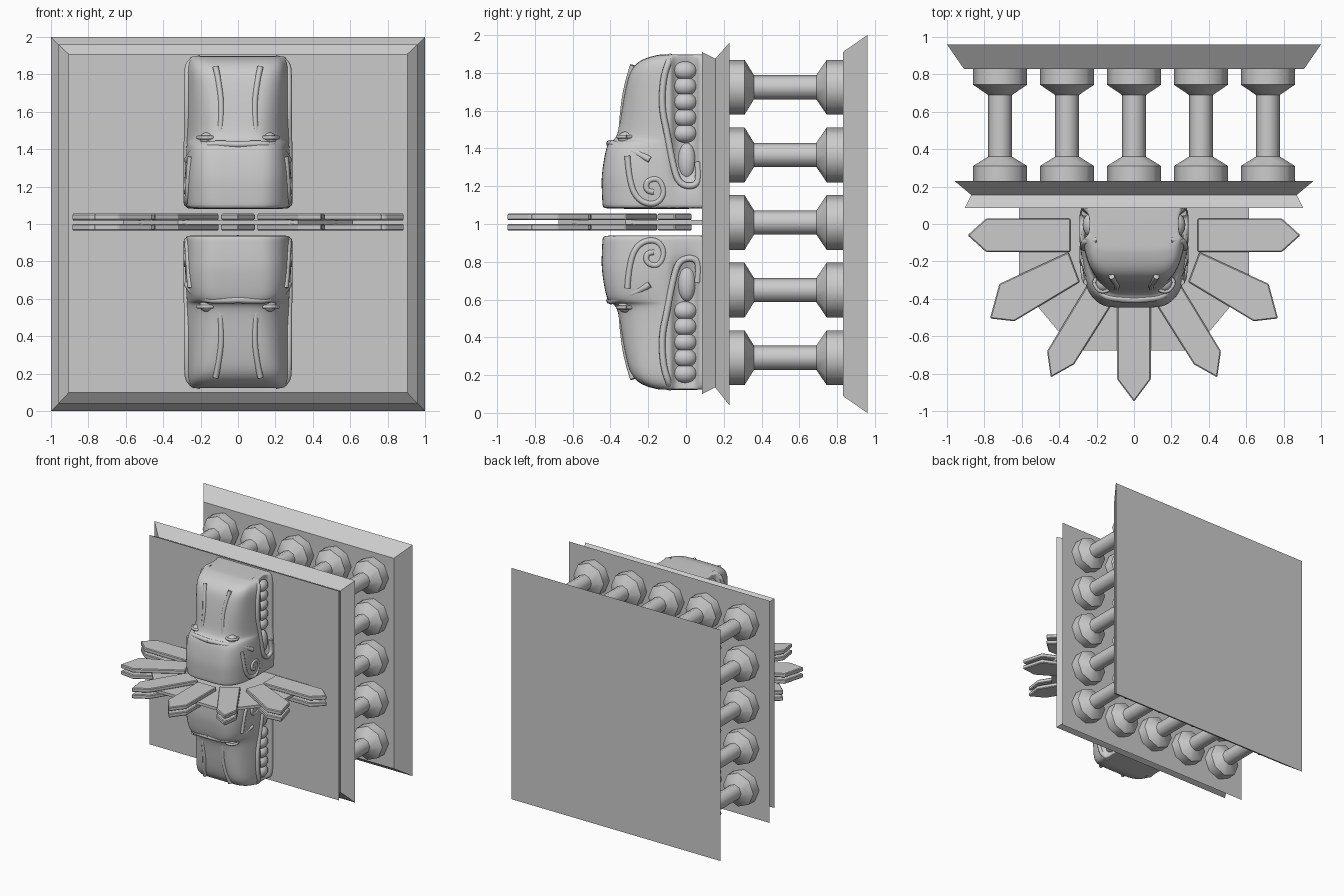
import bpy, bmesh, math
from mathutils import Vector

if "Cube" in bpy.data.objects:
    bpy.data.objects.remove(bpy.data.objects["Cube"])

MID = 1.01  # height of the horizontal mirror plane


def make(name, bm, smooth=False):
    bmesh.ops.recalc_face_normals(bm, faces=bm.faces)
    me = bpy.data.meshes.new(name)
    bm.to_mesh(me)
    bm.free()
    ob = bpy.data.objects.new(name, me)
    bpy.context.collection.objects.link(ob)
    if smooth:
        me.shade_smooth()
    return ob


def loft(bm, rings):
    vs = [[bm.verts.new(p) for p in r] for r in rings]
    for a, b in zip(vs, vs[1:]):
        for i in range(len(a)):
            j = (i + 1) % len(a)
            bm.faces.new((a[i], a[j], b[j], b[i]))
    bm.faces.new(vs[0])
    bm.faces.new(vs[-1])


def square_plate(name, profile):
    bm = bmesh.new()
    loft(bm, [[(sx * h, y, c + sz * v) for sx, sz in ((-1, -1), (1, -1), (1, 1), (-1, 1))]
              for y, h, v, c in profile])
    return make(name, bm)


def slab(bm, pts, z0, z1):
    loft(bm, [[(x, y, z) for x, y in pts] for z in (z0, z1)])


# Plates: y, half width, half height, centre height
square_plate("back_plate", [(0.83, 0.91, 0.91, 1.0), (0.96, 1.0, 1.0, 1.0)])
square_plate("front_plate", [(0.085, 0.905, 0.905, 1.005), (0.155, 0.87, 0.87, 1.005),
                             (0.23, 0.96, 0.96, 1.0)])

# Spacer columns around the rim of the plates
col_profile = [(0.225, 0.145), (0.31, 0.145), (0.36, 0.064), (0.69, 0.064), (0.745, 0.145), (0.835, 0.145)]
for i in range(5):
    for j in range(5):
        if i in (0, 4) or j in (0, 4):
            bm = bmesh.new()
            cx, cz = (i - 2) * 0.358, 1.008 + (j - 2) * 0.358
            loft(bm, [[(cx + r * math.cos(a * math.pi / 4), y, cz + r * math.sin(a * math.pi / 4))
                       for a in range(8)] for y, r in col_profile])
            make("spacer_column", bm, True)
            ob = bpy.context.collection.objects[-1]
            ob.data.set_sharp_from_angle(angle=math.radians(46))

# Thin web inside the feather collar
bm = bmesh.new()
slab(bm, [(-0.615, 0.1), (-0.615, -0.32), (-0.32, -0.675), (0.32, -0.675), (0.615, -0.32), (0.615, 0.1)],
     0.998, 1.022)
make("collar_web", bm)

# Feathers, two layers
side_feathers = [
    [(0.34, 0.03), (0.79, 0.03), (0.89, -0.06), (0.79, -0.15), (0.34, -0.15)],
    [(0.35, -0.15), (0.72, -0.32), (0.77, -0.505), (0.64, -0.52), (0.29, -0.31)],
    [(0.24, -0.31), (0.465, -0.68), (0.445, -0.82), (0.32, -0.75), (0.10, -0.40)],
]
centre_feather = [(0.09, -0.42), (0.09, -0.83), (0, -0.95), (-0.09, -0.83), (-0.09, -0.42)]
feathers = [centre_feather] + [[(s * x, y) for x, y in f] for f in side_feathers for s in (1, -1)]
for z0, z1 in ((0.965, 1.0), (1.02, 1.055)):
    for f in feathers:
        bm = bmesh.new()
        slab(bm, f, z0, z1)
        ob = make("feather", bm)
        b = ob.modifiers.new("edge", 'BEVEL')
        b.width = 0.006


def mz(z, up):
    return z if up > 0 else 2 * MID - z


def tube(name, pts, r, up):
    cu = bpy.data.curves.new(name, 'CURVE')
    cu.dimensions = '3D'
    cu.bevel_depth = r
    cu.bevel_resolution = 2
    cu.resolution_u = 5
    cu.use_fill_caps = True
    for s in (1, -1):
        sp = cu.splines.new('NURBS')
        sp.points.add(len(pts) - 1)
        for p, (x, y, z) in zip(sp.points, pts):
            p.co = (s * x, y, mz(z, up), 1)
        sp.use_endpoint_u = True
        sp.order_u = 3
    bpy.context.collection.objects.link(bpy.data.objects.new(name, cu))


def blob(name, c, size, up):
    for s in (1, -1):
        bm = bmesh.new()
        bmesh.ops.create_uvsphere(bm, u_segments=16, v_segments=10, radius=1)
        for v in bm.verts:
            v.co = Vector((s * c[0] + v.co.x * size[0], c[1] + v.co.y * size[1],
                           mz(c[2], up) + v.co.z * size[2]))
        make(name, bm, True)


# Serpent head stations: z, side half width, mouth recess half width,
# shoulder x, shoulder y, front half width, front y
stations = [
    (1.08, .275, .275, .262, -.30, .15, -.435),
    (1.085, .28, .28, .268, -.30, .16, -.44),
    (1.20, .285, .28, .272, -.30, .165, -.445),
    (1.26, .285, .24, .272, -.30, .17, -.445),
    (1.36, .28, .225, .265, -.29, .17, -.43),
    (1.42, .275, .225, .25, -.28, .165, -.415),
    (1.44, .275, .225, .245, -.25, .14, -.40),
    (1.45, .275, .225, .24, -.22, .12, -.36),
    (1.60, .275, .225, .245, -.21, .14, -.34),
    (1.76, .275, .225, .25, -.20, .16, -.312),
    (1.83, .275, .225, .25, -.19, .17, -.285),
    (1.875, .265, .235, .24, -.16, .17, -.23),
    (1.895, .25, .24, .22, -.12, .16, -.15),
    (1.898, .235, .23, .20, -.10, .15, -.13),
]


def head_ring(st, up):
    z, w, n, sx, sy, fx, fy = st
    half = [(w, .105), (w, .10), (w, .065), (n, .05), (n, -.05), (w, -.075), (w, min(-.08, sy * .5)),
            (sx, sy), ((sx + fx) / 2 + .015, sy * .4 + fy * .6), (fx, fy), (fx * .5, fy - .002)]
    return [(x, y, mz(z, up)) for x, y in half] + [(-x, y, mz(z, up)) for x, y in reversed(half)]


for up in (1, -1):
    bm = bmesh.new()
    loft(bm, [head_ring(s, up) for s in stations])
    head = make("serpent_head", bm, True)
    m = head.modifiers.new("smooth", 'SUBSURF')
    m.levels = m.render_levels = 2

    # Lip band around the mouth
    tube("lip", [(.20, -.085, 1.885), (.265, -.085, 1.875), (.272, -.12, 1.78), (.272, -.13, 1.62),
                 (.272, -.10, 1.48), (.275, -.07, 1.32), (.275, -.04, 1.215), (.275, .03, 1.195),
                 (.27, .075, 1.23), (.265, .06, 1.33)], .018, up)
    # Cheek scroll
    tube("cheek_scroll", [(.255, -.31, 1.36), (.265, -.30, 1.22), (.27, -.25, 1.12), (.275, -.16, 1.10),
                          (.275, -.11, 1.16), (.275, -.14, 1.245), (.275, -.21, 1.23), (.275, -.21, 1.17),
                          (.275, -.17, 1.17)], .016, up)
    # Brow edge
    tube("brow", [(.0, -.405, 1.425), (.12, -.40, 1.43), (.18, -.37, 1.42), (.235, -.30, 1.40),
                  (.272, -.19, 1.34)], .018, up)
    # Snout ridges
    tube("snout_ridge", [(.10, -.345, 1.45), (.085, -.335, 1.6), (.10, -.31, 1.75), (.12, -.28, 1.84)], .016, up)
    # Teeth, tongue and eyes
    for k in range(5):
        blob("tooth", (.225, -.005, 1.48 + k * .083), (.05, .065, .05), up)
    blob("mouth_corner", (.225, .005, 1.33), (.045, .05, .10), up)
    blob("eye", (.165, -.315, 1.455), (.04, .045, .035), up)
    tube("eyelid", [(.165 + .05 * math.cos(a * math.pi / 4), -.315 + .05 * math.sin(a * math.pi / 4), 1.462)
                    for a in range(9)], .010, up)
